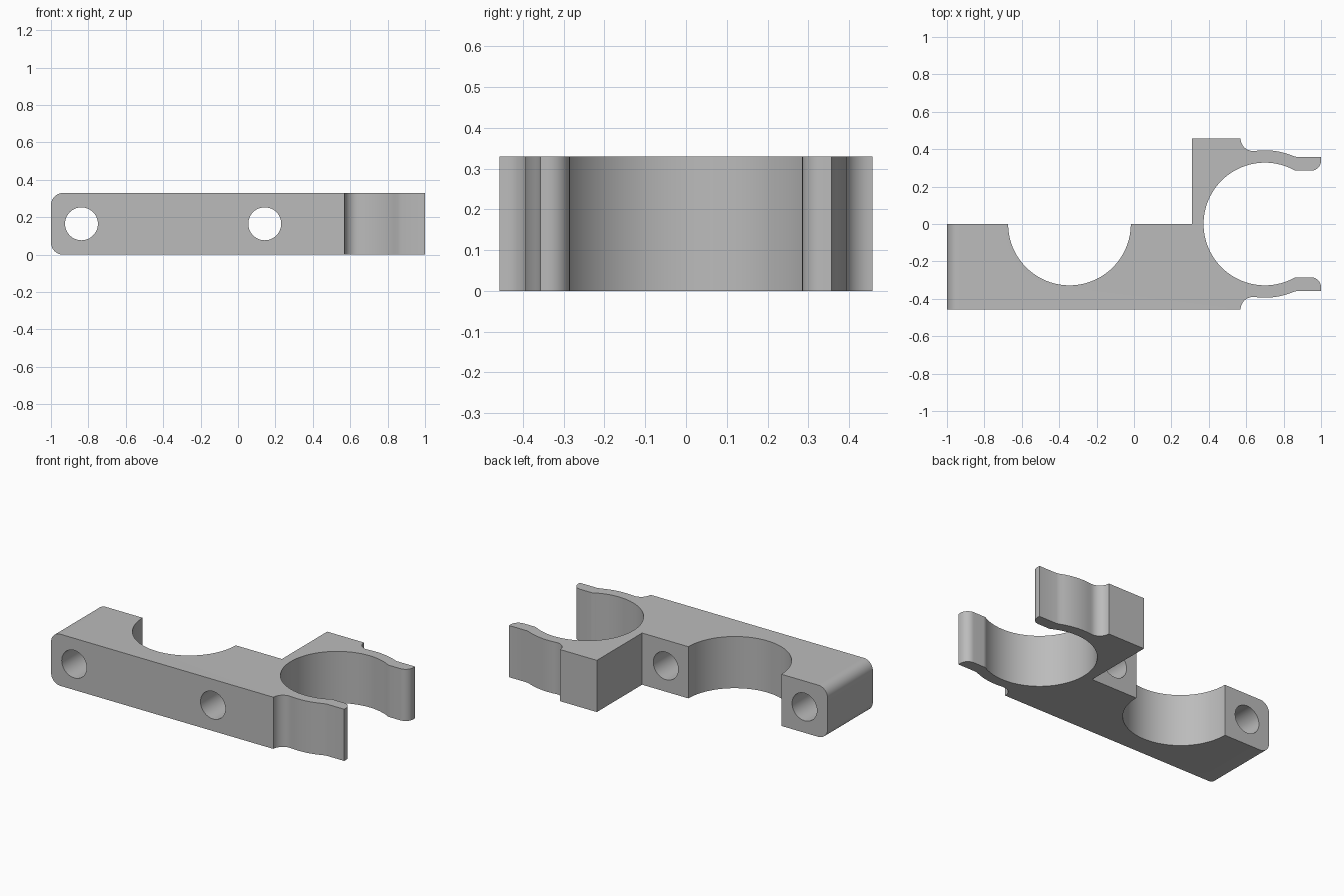
import bpy
import bmesh
from math import sin, cos, radians, atan2, degrees

HEIGHT = 0.33     # thickness of the clamp
HALF = 0.457      # half depth of the block
R = 0.328         # radius of both tube seats
CLIP_X = 0.70     # centre of the open clip
SEAT_X = -0.345   # centre of the half-round seat

cube = bpy.data.objects.get("Cube")
if cube:
    bpy.data.objects.remove(cube, do_unlink=True)

grey = bpy.data.materials.new("plain grey")
grey.use_nodes = True
colour = (0.5, 0.5, 0.5, 1)
grey.diffuse_color = colour
grey.node_tree.nodes["Principled BSDF"].inputs["Base Color"].default_value = colour


def arc(cx, cy, r, start, end, steps):
    """Points on a circular arc, angles in degrees."""
    angles = [radians(start + (end - start) * i / steps) for i in range(steps + 1)]
    return [(cx + r * cos(a), cy + r * sin(a)) for a in angles]


# Upper clip arm: from the block corner, round the tip, to the back of the clip
mouth = degrees(atan2(0.285, 0.163))
arm = [(0.57, HALF)]
arm += arc(0.637, HALF, 0.067, 180, 270, 10)[1:]
arm += arc(CLIP_X, 0, 0.394, 97, 67, 10)
arm += [(0.875, 0.357), (1.0, 0.357)]
arm += arc(0.947, 0.338, 0.053, 0, -90, 10)
arm += [(0.875, 0.285)]
arm += arc(CLIP_X, 0, R, mouth, 180, 40)

# Whole outline, with the lower arm mirrored from the upper one
lower_arm = [(x, -y) for x, y in reversed(arm[:-1])]
outline = arm + lower_arm + [(-1, -HALF), (-1, 0)]
outline += arc(SEAT_X, 0, R, 180, 360, 60)
outline += [(0.31, 0), (0.31, HALF)]

# Extrude the outline, then round the two long edges of the far end
bm = bmesh.new()
base = bm.faces.new([bm.verts.new((x, y, 0)) for x, y in outline])
raised = bmesh.ops.extrude_face_region(bm, geom=[base], use_keep_orig=True)
top = [v for v in raised["geom"] if isinstance(v, bmesh.types.BMVert)]
bmesh.ops.translate(bm, verts=top, vec=(0, 0, HEIGHT))
bmesh.ops.recalc_face_normals(bm, faces=bm.faces)
end_edges = [e for e in bm.edges
             if all(v.co.x < -0.999 for v in e.verts)
             and abs(e.verts[0].co.z - e.verts[1].co.z) < 0.01]
bmesh.ops.bevel(bm, geom=end_edges, offset=0.065, segments=10,
                profile=0.5, affect='EDGES')
mesh = bpy.data.meshes.new("clamp_body")
bm.to_mesh(mesh)
bm.free()
body = bpy.data.objects.new("clamp_body", mesh)
bpy.context.collection.objects.link(body)
mesh.materials.append(grey)

# Screw holes through the depth of the block
for name, x in (("outer_hole_cutter", -0.837), ("inner_hole_cutter", 0.143)):
    bpy.ops.mesh.primitive_cylinder_add(vertices=48, radius=0.088, depth=1.4,
                                        location=(x, 0, HEIGHT / 2),
                                        rotation=(radians(90), 0, 0))
    cutter = bpy.context.object
    cutter.name = name
    cutter.data.materials.append(grey)
    cutter.hide_render = True
    cut = body.modifiers.new(name, 'BOOLEAN')
    cut.operation = 'DIFFERENCE'
    cut.solver = 'EXACT'
    cut.object = cutter

# Apply the cuts, remove the cutters and smooth the curved walls
bpy.ops.object.select_all(action='DESELECT')
body.select_set(True)
bpy.context.view_layer.objects.active = body
for cut in list(body.modifiers):
    cutter = cut.object
    bpy.ops.object.modifier_apply(modifier=cut.name)
    bpy.data.objects.remove(cutter, do_unlink=True)
bpy.ops.object.shade_smooth_by_angle(angle=radians(30))
